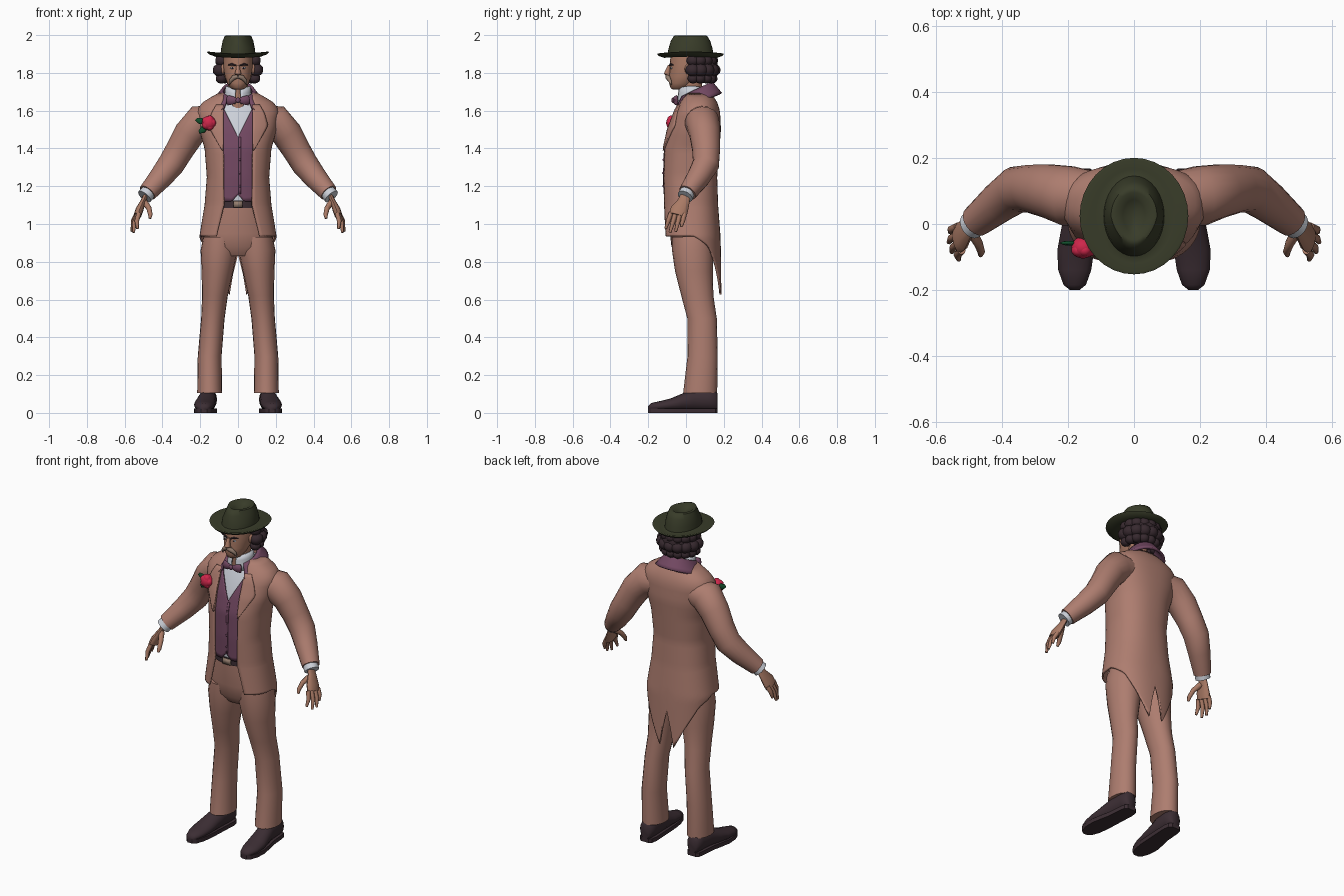
import bpy, bmesh, math
from mathutils import Vector as V

cube = bpy.data.objects.get("Cube")
if cube:
    bpy.data.objects.remove(cube)


def material(name, *rgb):
    m = bpy.data.materials.new(name)
    m.use_nodes = True
    m.diffuse_color = (*rgb, 1)
    m.node_tree.nodes["Principled BSDF"].inputs["Base Color"].default_value = (*rgb, 1)
    return m


CLOTH = material("tan_cloth", .42, .205, .16)
PLUM = material("plum_cloth", .17, .065, .122)
WHITE = material("shirt_white", .6, .63, .69)
HAT = material("olive_felt", .04, .045, .022)
HAIR = material("dark_hair", .038, .022, .028)
SKIN = material("skin", .4, .195, .13)
LEATHER = material("dark_leather", .045, .027, .034)
RED = material("rose_red", .62, .02, .07)
GREEN = material("leaf_green", .006, .08, .025)
GREY = material("grey_tan", .3, .21, .16)


def finish(name, bm, mat, angle=50, thick=0):
    bmesh.ops.recalc_face_normals(bm, faces=bm.faces)
    me = bpy.data.meshes.new(name)
    bm.to_mesh(me)
    bm.free()
    ob = bpy.data.objects.new(name, me)
    bpy.context.collection.objects.link(ob)
    me.materials.append(mat)
    if thick:
        mod = ob.modifiers.new("thickness", 'SOLIDIFY')
        mod.thickness = thick
        mod.offset = 0
    bpy.ops.object.select_all(action='DESELECT')
    ob.select_set(True)
    bpy.context.view_layer.objects.active = ob
    bpy.ops.object.shade_smooth_by_angle(angle=math.radians(angle))
    return ob


def grid(name, fn, nu, nv, mat, thick=.008):
    """Sheet from fn(u, v) with u and v in 0..1."""
    bm = bmesh.new()
    rows = [[bm.verts.new(fn(i / nu, j / nv)) for i in range(nu + 1)] for j in range(nv + 1)]
    for a, b in zip(rows, rows[1:]):
        for i in range(nu):
            bm.faces.new((a[i], a[i + 1], b[i + 1], b[i]))
    return finish(name, bm, mat, thick=thick)


def loft(name, rings, mat, n=18, caps=True, thick=0, angle=50):
    """Skin over rings given as (centre, axis A, axis B)."""
    bm = bmesh.new()
    loops = []
    for c, a, b in rings:
        loops.append([bm.verts.new(V(c) + V(a) * math.cos(k * math.tau / n) + V(b) * math.sin(k * math.tau / n))
                      for k in range(n)])
    for p, q in zip(loops, loops[1:]):
        for k in range(n):
            bm.faces.new((p[k], p[k - 1], q[k - 1], q[k]))
    if caps:
        bm.faces.new(loops[0])
        bm.faces.new(loops[-1])
    return finish(name, bm, mat, angle, thick)


def level(x, y, z, rx, ry, tilt=0):
    return (x, y, z), (rx, 0, 0), (0, ry, tilt)


def tube(name, pts, mat, n=10, flat=1, up=(0, 1, 0)):
    """Tapered tube along (x, y, z, radius) points."""
    ps = [V(p[:3]) for p in pts]
    rings = []
    for i, p in enumerate(pts):
        t = (ps[min(i + 1, len(ps) - 1)] - ps[max(i - 1, 0)]).normalized()
        a = t.cross(V(up)).normalized()
        rings.append((ps[i], a * p[3] * flat, a.cross(t) * p[3]))
    return loft(name, rings, mat, n)


def blob(name, c, r, mat, sub=2, rot=0):
    bm = bmesh.new()
    bmesh.ops.create_icosphere(bm, subdivisions=sub, radius=1)
    ob = finish(name, bm, mat)
    ob.location, ob.scale, ob.rotation_euler = c, r, (0, rot, 0)
    return ob


def interp(table, t):
    if t <= table[0][0]:
        return table[0][1:]
    for a, b in zip(table, table[1:]):
        if t <= b[0]:
            f = (t - a[0]) / (b[0] - a[0])
            return [p + (q - p) * f for p, q in zip(a[1:], b[1:])]
    return table[-1][1:]


# Torso profile: height, half width, front, back
BODY = [(.6, .17, -.1, .185), (.93, .2, -.122, .178), (1.1, .172, -.12, .165), (1.25, .16, -.125, .16),
        (1.4, .172, -.12, .172), (1.5, .2, -.095, .18), (1.6, .215, -.055, .175), (1.645, .18, -.03, .16),
        (1.69, .1, -.005, .13)]
POW = .85


def spow(v):
    return math.copysign(abs(v) ** POW, v)


def skin_point(a, z, off=0):
    w, f, b = interp(BODY, z)
    return V(((w + off) * spow(math.sin(a)), (f + b) / 2 - ((b - f) / 2 + off) * spow(math.cos(a)), z))


def angle_at(x, z):
    return math.copysign(math.asin(min(1, abs(x) / interp(BODY, z)[0]) ** (1 / POW)), x)


def front(x, z, off=0):
    return skin_point(angle_at(x, z), z, off)


# Tailcoat with an open front, cutaway hem and split tails
HEM = [(90, .935), (120, .88), (142, .77), (167, .625), (180, .84)]
OPEN = [(.93, .115), (1.1, .074), (1.6, .08), (1.69, .075)]


def coat(u, v):
    side = 1 if u < .5 else -1
    t = 1 - abs(2 * u - 1)
    hem = interp(HEM, 25 + 155 * t)[0]
    z = hem + (1.1 - hem) * v / .4 if v < .4 else 1.1 + .59 * (v - .4) / .6
    a0 = angle_at(interp(OPEN, z)[0], z)
    return skin_point(side * (a0 + (math.pi - a0) * t), z)


grid("tailcoat", coat, 48, 40, CLOTH, .01)

# Shirt and waistcoat
loft("shirt", [level(0, (f + b) / 2, z, w - .025, (b - f) / 2 - .022) for z, w, f, b in BODY[2:]], WHITE, 28)


def waistcoat(u, v):
    x = (2 * u - 1) * .1
    low = 1.12 + max(0, .035 - abs(x))
    return front(x, low + (1.46 + 1.9 * abs(x) - low) * v, -.012)


grid("waistcoat", waistcoat, 24, 20, PLUM)
grid("waistcoat_placket", lambda u, v: front(.004 + .012 * u, 1.16 + .3 * v, -.005), 2, 12, PLUM, .004)
for i in range(4):
    blob("waistcoat_button", front(.01, 1.2 + .07 * i, -.002), (.007, .005, .007), PLUM, 1)

# Lapels and breast pocket line
EDGE = [(1.39, .08), (1.52, .152), (1.585, .135), (1.63, .11)]
for s in (-1, 1):
    def lapel(u, v):
        z = 1.39 + .24 * v
        return front(s * (.074 + (interp(EDGE, z)[0] - .074) * u), z, .008)
    grid("lapel", lapel, 6, 14, CLOTH, .009)

# Plum collar, higher at the back
def collar(u, v):
    a = math.radians(38 + 284 * u)
    back = (1 - math.cos(a)) / 2
    r = .073 + .05 * v
    return V((r * math.sin(a) * 1.08, .05 - (r + .012) * math.cos(a), 1.665 + .085 * back - (.075 - .015 * back) * v))


grid("coat_collar", collar, 28, 4, PLUM, .014)

# Shirt collar, neck and bow tie
grid("shirt_collar", lambda u, v: V((
    (.074 - .012 * v) * math.sin(.2 + 5.88 * u), .03 - (.078 - .012 * v) * math.cos(.2 + 5.88 * u),
    1.635 + v * (.075 + .02 * abs(math.sin(.2 + 5.88 * u))))), 28, 3, WHITE)
loft("neck", [level(0, .035, 1.6, .055, .06), level(0, .03, 1.7, .052, .058), level(0, .025, 1.78, .055, .06)], SKIN)
for s in (-1, 1):
    tube("bow_tie_wing", [(s * .004, -.062, 1.655, .011), (s * .03, -.06, 1.655, .022), (s * .054, -.052, 1.655, .027),
                          (s * .058, -.05, 1.655, .02)], PLUM, 8, .45, (0, 0, 1))
blob("bow_tie_knot", (0, -.066, 1.655), (.013, .012, .015), PLUM)

# Trousers
loft("trouser_seat", [level(0, .035, .83, .12, .075), level(0, .035, .88, .186, .112), level(0, .035, .95, .183, .12),
                      level(0, .03, 1.03, .165, .125), level(0, .025, 1.11, .15, .122)], CLOTH, 28)
loft("belt", [level(0, .025, z, .154, .129) for z in (1.085, 1.125)], LEATHER, 28)
grid("belt_buckle", lambda u, v: V((-.025 + .05 * u, -.108, 1.088 + .034 * v)), 1, 1, GREY)
LEG = [(.15, .075, .105, .066, .09), (.15, .088, .3, .063, .08), (.133, .085, .5, .062, .078),
       (.122, .06, .62, .068, .085), (.109, .042, .75, .084, .1), (.1, .036, .86, .098, .11), (.095, .035, .93, .09, .11)]
for s in (-1, 1):
    loft("trouser_leg", [level(s * x, y, z, a, b) for x, y, z, a, b in LEG], CLOTH, 20)

# Shoes: y, centre x, half width, top height
SHOE = [(-.2, .18, .015, .035), (-.185, .18, .034, .05), (-.14, .18, .05, .06), (-.08, .177, .056, .075),
        (-.02, .17, .052, .1), (.04, .162, .047, .125), (.12, .157, .046, .13), (.155, .157, .04, .12),
        (.168, .157, .025, .1)]
for s in (-1, 1):
    loft("shoe", [((s * x, y, h / 2 + .006), (w, 0, 0), (0, 0, h / 2 - .004)) for y, x, w, h in SHOE], LEATHER, 16)
    sole = [(y, s * x, w) for y, x, w, h in SHOE]
    bm = bmesh.new()
    rim = [(x + w, y) for y, x, w in sole] + [(x - w, y) for y, x, w in reversed(sole)]
    face = bm.faces.new([bm.verts.new((x, y, 0)) for x, y in rim])
    top = bmesh.ops.extrude_face_region(bm, geom=[face])
    bmesh.ops.translate(bm, vec=(0, 0, .024), verts=[g for g in top["geom"] if isinstance(g, bmesh.types.BMVert)])
    finish("shoe_sole", bm, LEATHER, 30)

# Arms, cuffs and hands
ARM = [(.12, .08, 1.55, .08), (.2, .085, 1.54, .092), (.26, .1, 1.475, .082), (.31, .107, 1.39, .074),
       (.355, .105, 1.315, .071), (.41, .065, 1.245, .062), (.48, .008, 1.165, .049)]
TIPS = [(.532, -.108, .975), (.553, -.085, .955), (.562, -.055, .96), (.558, -.025, .985)]
for s in (-1, 1):
    def m(*pts):
        return [(s * p[0], *p[1:]) for p in pts]
    tube("sleeve", m(*ARM), CLOTH, 18)
    tube("shirt_cuff", m((.465, .015, 1.18, .04), (.495, -.005, 1.145, .042)), WHITE, 16)
    tube("palm", m((.485, 0, 1.16, .025), (.502, -.012, 1.12, .032), (.522, -.035, 1.075, .047), (.532, -.045, 1.045, .045)),
         SKIN, 12, .45)
    for i, tip in enumerate(TIPS):
        base = V((.524 + .004 * i, -.08 + .024 * i, 1.058 - .002 * i))
        mid = base.lerp(V(tip), .5) + V((.008, 0, 0))
        tube("finger", m((*base, .013), (*mid, .012), (*tip, .007)), SKIN, 8)
    tube("thumb", m((.495, -.02, 1.115, .017), (.472, -.06, 1.085, .014), (.464, -.085, 1.05, .012), (.466, -.095, 1.03, .007)),
         SKIN, 8)

# Head: height, half width, front, back
HEAD = [(1.712, .022, -.07, -.01), (1.72, .04, -.082, .02), (1.745, .057, -.089, .05), (1.78, .07, -.09, .09),
        (1.82, .077, -.085, .11), (1.845, .079, -.086, .12), (1.91, .078, -.08, .125)]
loft("head", [level(0, (f + b) / 2, z, w, (b - f) / 2) for z, w, f, b in HEAD], SKIN, 24)
loft("nose", [level(0, -.088, 1.842, .009, .008), level(0, -.096, 1.815, .012, .014),
              level(0, -.1, 1.795, .018, .018), level(0, -.092, 1.786, .014, .014)], SKIN, 10)
for s in (-1, 1):
    tube("moustache", [(0, -.1, 1.782, .01), (s * .022, -.096, 1.776, .013), (s * .04, -.085, 1.757, .009),
                       (s * .046, -.078, 1.738, .003)], GREY, 8)
    blob("eye", (s * .03, -.077, 1.826), (.012, .005, .006), WHITE)
    blob("iris", (s * .03, -.081, 1.826), (.005, .003, .005), HAIR)
    tube("eyebrow", [(s * .012, -.087, 1.839, .004), (s * .032, -.082, 1.846, .006), (s * .052, -.068, 1.842, .003)], HAIR, 6)
    blob("ear", (s * .08, .012, 1.82), (.012, .02, .028), SKIN)

# Wavy hair around the sides and back
blob("hair_back", (0, .085, 1.83), (.095, .085, .085), HAIR, 3)
for i in range(9):
    a = math.radians(-100 + 25 * i)
    for z, r, k in ((1.865, .036, .083), (1.815, .04, .092), (1.77, .03, .086)):
        blob("hair_curl", (k * 1.05 * math.sin(a), .052 + k * math.cos(a), z), (r, r, r * .9), HAIR)

# Felt hat: curled brim and creased crown
RINGS = [(.075, .1, 1.885), (.12, .14, 1.882), (.155, .168, 1.893), (.165, .177, 1.904), (.158, .17, 1.907),
         (.12, .143, 1.896), (.092, .122, 1.902), (.089, .116, 1.93), (.081, .104, 1.97), (.07, .088, 1.996),
         (.056, .072, 1.999), (.034, .05, 1.982), (.008, .02, 1.97)]
hat = loft("hat", [level(0, .024, z, a, b) for a, b, z in RINGS], HAT, 32)
for v in hat.data.vertices:
    x, y, z = v.co
    if z > 1.94 and y < .024:
        v.co.x *= 1 + 2.6 * (y - .024)
    elif z < 1.91:
        v.co.z += .25 * (x * x - .5 * (y - .024) ** 2)

# Rose and leaves on the lapel
blob("rose", (-.155, -.072, 1.535), (.037, .034, .04), RED)
for i in range(5):
    a = i * math.tau / 5
    blob("rose_petal", (-.155 + .018 * math.cos(a), -.08, 1.535 + .018 * math.sin(a)), (.021, .02, .023), RED)
for x, z, rot in ((-.198, 1.545, .4), (-.185, 1.5, -.6), (-.122, 1.492, .8)):
    blob("rose_leaf", (x, -.058, z), (.032, .008, .018), GREEN, 1, rot)
